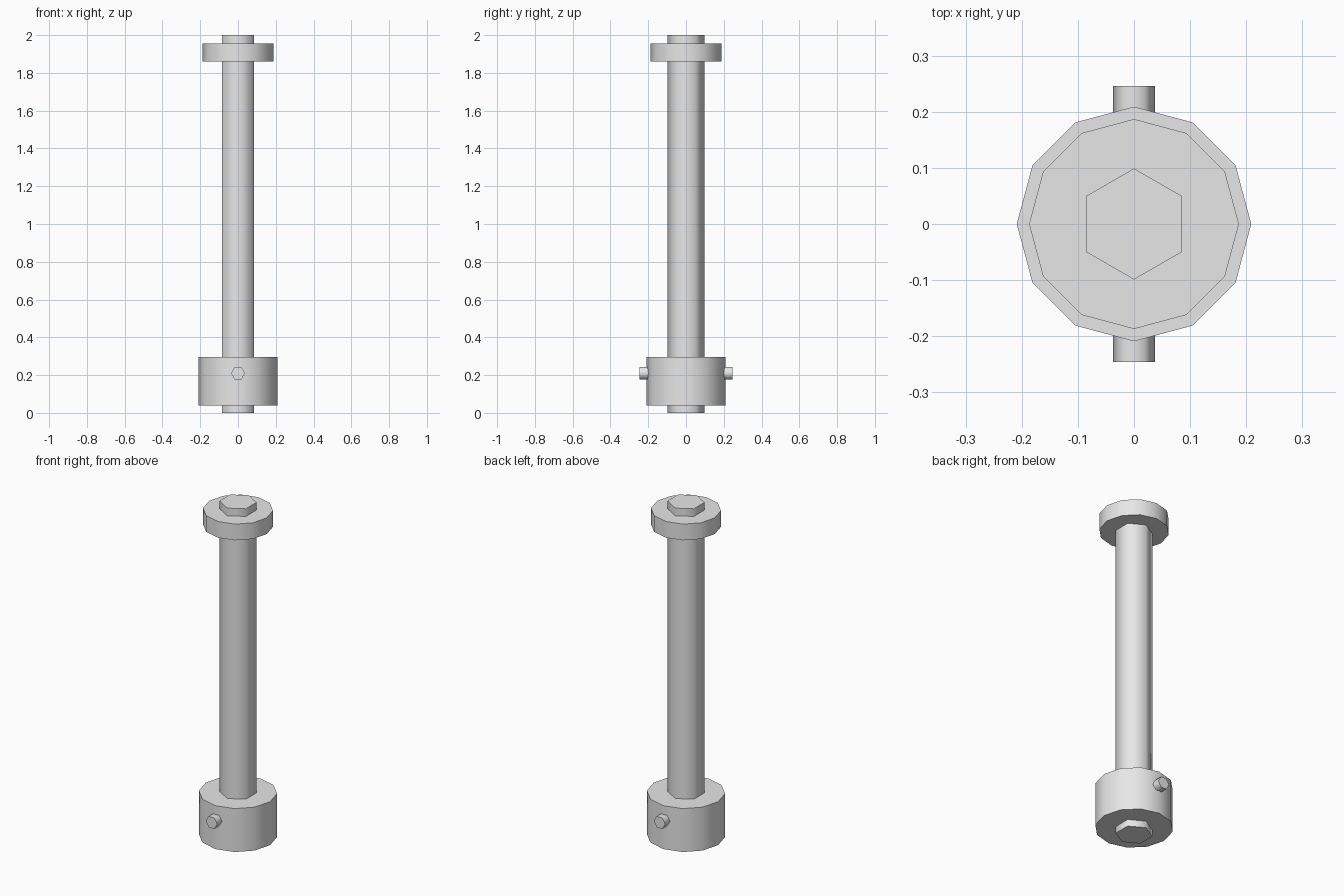
import bpy
from math import radians

cube = bpy.data.objects.get("Cube")
if cube:
    bpy.data.objects.remove(cube, do_unlink=True)

# Single flat grey for the whole model
GREY = (0.8, 0.8, 0.8, 1.0)
grey = bpy.data.materials.new("light_grey")
grey.use_nodes = True
grey.diffuse_color = GREY
for node in grey.node_tree.nodes:
    if node.type == 'BSDF_PRINCIPLED':
        node.inputs["Base Color"].default_value = GREY


def rod(name, sides, radius, low, high, centre_z=None):
    """Upright prism from low to high, or one lying along y at centre_z."""
    lying = centre_z is not None
    middle = (low + high) / 2
    bpy.ops.mesh.primitive_cylinder_add(
        vertices=sides, radius=radius, depth=high - low,
        location=(0, middle, centre_z) if lying else (0, 0, middle),
        rotation=(radians(90), radians(90), 0) if lying else (0, 0, 0))
    obj = bpy.context.object
    obj.name = name
    obj.data.materials.append(grey)
    # Round the sides, keep the cap edges sharp
    bpy.ops.object.shade_smooth_by_angle(angle=radians(70))
    return obj


# Hexagonal shaft running the full height
rod("shaft", 6, 0.099, 0, 2)

# Twelve-sided collars near each end
rod("lower_collar", 12, 0.209, 0.04, 0.295)
rod("upper_collar", 12, 0.187, 1.86, 1.955)

# Cross pin through the lower collar, front to back
rod("cross_pin", 6, 0.037, -0.246, 0.246, centre_z=0.21)
